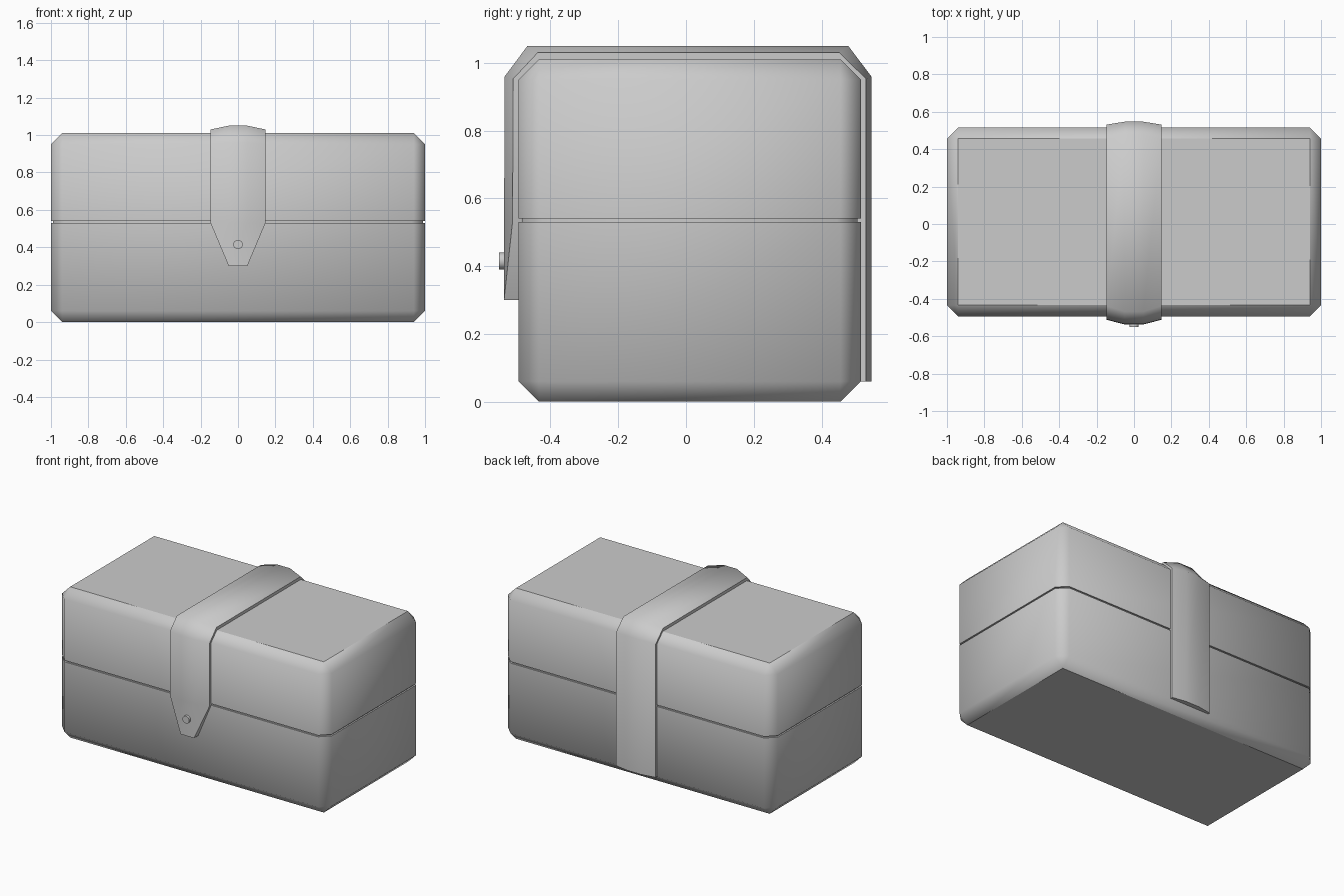
import bpy, bmesh, math

if "Cube" in bpy.data.objects:
    bpy.data.objects.remove(bpy.data.objects["Cube"])

CY = 0.011               # body centre in y
HX, HY, CH = 1.0, 0.505, 0.06


def loft(name, rings, closed_smooth=55, flat_caps=True):
    """Skin a stack of equal-length closed rings and cap both ends."""
    bm = bmesh.new()
    rows = [[bm.verts.new(p) for p in r] for r in rings]
    n = len(rows[0])
    for a, b in zip(rows, rows[1:]):
        for i in range(n):
            j = (i + 1) % n
            bm.faces.new((a[i], a[j], b[j], b[i])).smooth = True
    caps = [bm.faces.new(rows[0]), bm.faces.new(rows[-1])]
    for f in caps:
        f.smooth = not flat_caps
    bmesh.ops.remove_doubles(bm, verts=bm.verts, dist=1e-5)
    bmesh.ops.recalc_face_normals(bm, faces=bm.faces)
    for e in bm.edges:
        if len(e.link_faces) == 2:
            e.smooth = e.calc_face_angle(0) < math.radians(closed_smooth)
    me = bpy.data.meshes.new(name)
    bm.to_mesh(me)
    bm.free()
    ob = bpy.data.objects.new(name, me)
    bpy.context.collection.objects.link(ob)
    return ob


def octagon(z, inset, cut):
    """Rectangle with chamfered corners; cut = 0 collapses to sharp corners."""
    x, y = HX - inset, HY - inset
    pts = [(x, -y + cut), (x, y - cut), (x - cut, y), (-x + cut, y),
           (-x, y - cut), (-x, -y + cut), (-x + cut, -y), (x - cut, -y)]
    return [(px, py + CY, z) for px, py in pts]


# Body: chamfered block with a narrow seam between base and lid
loft("chest_body", [octagon(*s) for s in (
    (0.0, CH, 0), (CH, 0, CH), (0.53, 0, CH), (0.53, 0.01, CH),
    (0.54, 0.01, CH), (0.54, 0, CH), (1.01 - CH, 0, CH), (1.01, CH, 0))])

# Strap: crowned band from the pointed front flap over the top to the back
# each station: half width, inner (y, z), rim (y, z), crown (y, z)
stations = [
    (0.050, (-0.485, 0.30), (-0.537, 0.30), (-0.537, 0.30)),
    (0.147, (-0.485, 0.53), (-0.512, 0.53), (-0.537, 0.53)),
    (0.147, (-0.485, 0.945), (-0.510, 0.953), (-0.535, 0.96)),
    (0.147, (-0.430, 1.00), (-0.438, 1.03), (-0.468, 1.05)),
    (0.147, (0.450, 1.00), (0.453, 1.03), (0.479, 1.05)),
    (0.147, (0.505, 0.945), (0.531, 0.953), (0.547, 0.96)),
    (0.147, (0.505, 0.06), (0.531, 0.06), (0.547, 0.06)),
]
loft("strap", [[(-w, *inner), (-w, *rim), (-0.05, *crown),
                (0.05, *crown), (w, *rim), (w, *inner)]
               for w, inner, rim, crown in stations])

# Round stud on the flap
bpy.ops.mesh.primitive_cylinder_add(vertices=16, radius=0.025, depth=0.03,
                                    location=(0, -0.537, 0.415),
                                    rotation=(math.pi / 2, 0, 0))
stud = bpy.context.object
stud.name = "stud"
bpy.ops.object.shade_smooth_by_angle(angle=math.radians(40))
